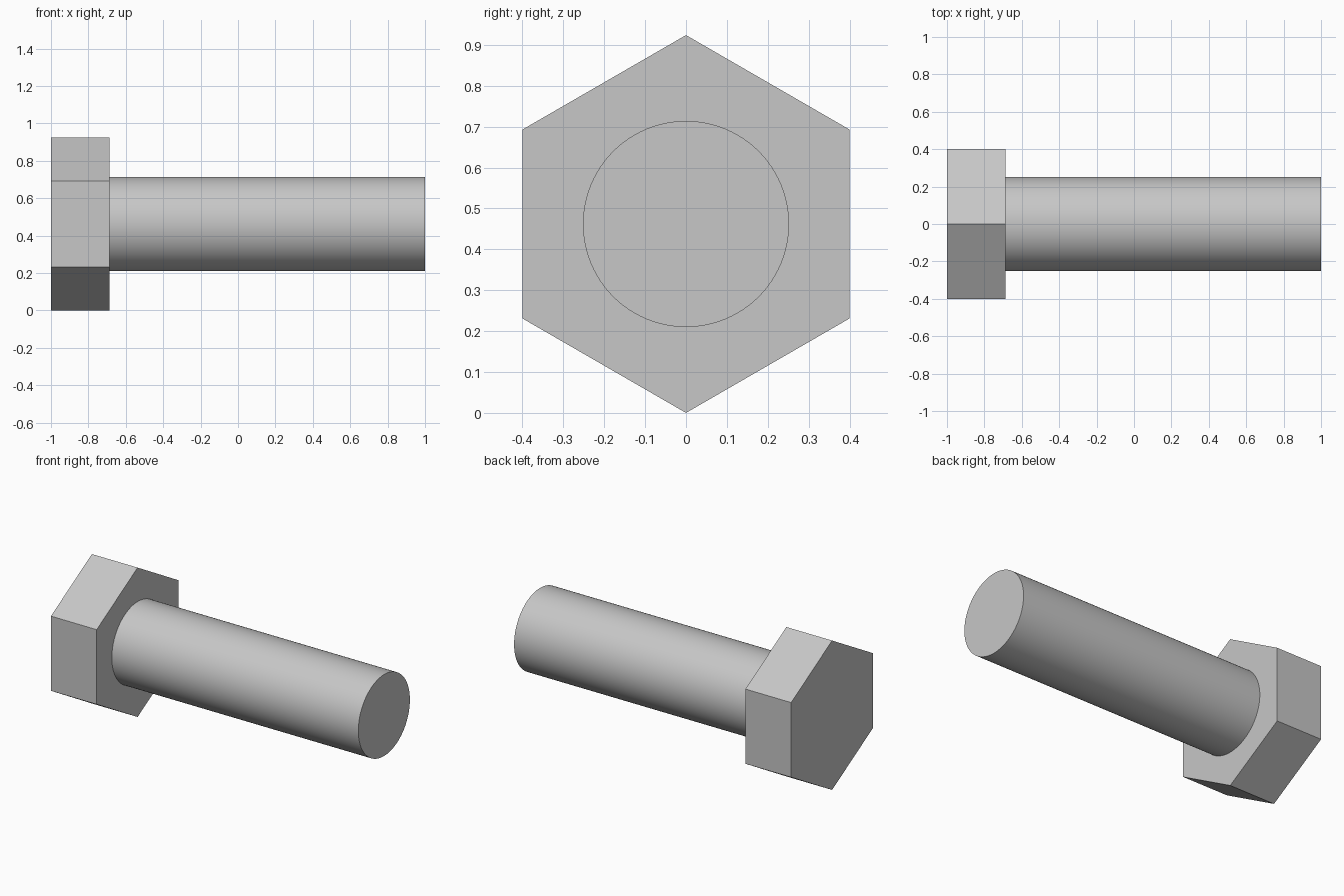
import bpy
import bmesh
from math import sin, cos, tau, radians

cube = bpy.data.objects.get("Cube")
if cube:
    bpy.data.objects.remove(cube, do_unlink=True)

RADIUS_HEAD = 0.462
RADIUS_SHANK = 0.252
HEAD_FACE = -0.687

# Single steel colour
steel = bpy.data.materials.new("steel_grey")
steel.use_nodes = True
grey = (0.57, 0.57, 0.57, 1)
steel.diffuse_color = grey
steel.node_tree.nodes["Principled BSDF"].inputs["Base Color"].default_value = grey


def prism(name, sides, radius, x_start, x_end):
    """Regular prism along x with a corner pointing straight up."""
    bm = bmesh.new()
    ring = [bm.verts.new((x_start, radius * sin(tau * i / sides), radius * cos(tau * i / sides)))
            for i in range(sides)]
    base = bm.faces.new(ring)
    # Keep the starting cap so the solid is closed
    extruded = bmesh.ops.extrude_face_region(bm, geom=[base], use_keep_orig=True)
    moved = [v for v in extruded["geom"] if isinstance(v, bmesh.types.BMVert)]
    bmesh.ops.translate(bm, verts=moved, vec=(x_end - x_start, 0, 0))
    bmesh.ops.recalc_face_normals(bm, faces=bm.faces)
    mesh = bpy.data.meshes.new(name)
    bm.to_mesh(mesh)
    bm.free()
    mesh.materials.append(steel)
    obj = bpy.data.objects.new(name, mesh)
    obj.location.z = RADIUS_HEAD
    bpy.context.collection.objects.link(obj)
    return obj


# Hexagonal head
prism("hex_head", 6, RADIUS_HEAD, -1, HEAD_FACE)

# Round shank, seated slightly inside the head
shank = prism("shank", 96, RADIUS_SHANK, HEAD_FACE - 0.02, 1)
bpy.ops.object.select_all(action="DESELECT")
shank.select_set(True)
bpy.context.view_layer.objects.active = shank
bpy.ops.object.shade_smooth_by_angle(angle=radians(30))
